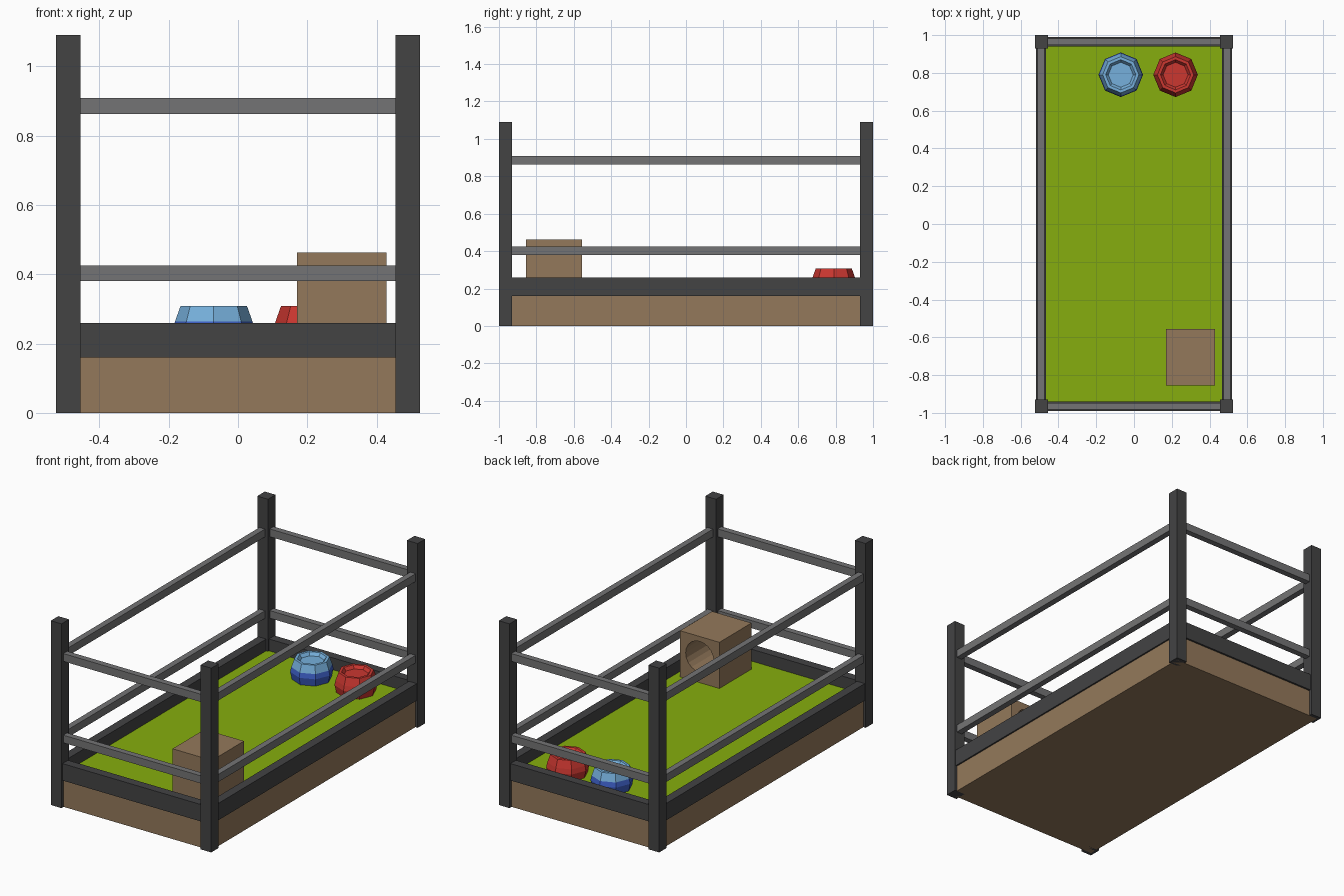
import bpy, bmesh, math

if "Cube" in bpy.data.objects:
    bpy.data.objects.remove(bpy.data.objects["Cube"])


def material(name, rgb):
    m = bpy.data.materials.new(name)
    lin = [((c / 255 + 0.055) / 1.055) ** 2.4 if c > 10 else c / 255 / 12.92 for c in rgb]
    m.diffuse_color = (*lin, 1)
    m.use_nodes = True
    m.node_tree.nodes["Principled BSDF"].inputs["Base Color"].default_value = m.diffuse_color
    return m


BROWN = material("wood brown", (148, 121, 91))
DARK = material("charcoal", (67, 67, 68))
GREY = material("rail grey", (116, 116, 117))
GREEN = material("grass green", (134, 174, 14))
BLUE = material("light blue", (118, 176, 220))
DEEP = material("deep blue", (62, 96, 200))
RED = material("red", (203, 55, 48))


def link(name, bm, *mats):
    bmesh.ops.recalc_face_normals(bm, faces=bm.faces)
    me = bpy.data.meshes.new(name)
    bm.to_mesh(me)
    bm.free()
    for m in mats:
        me.materials.append(m)
    ob = bpy.data.objects.new(name, me)
    bpy.context.collection.objects.link(ob)
    return ob


def box(name, lo, hi, mat):
    bm = bmesh.new()
    bmesh.ops.create_cube(bm, size=1)
    for v in bm.verts:
        v.co = [(lo[i] + hi[i]) / 2 + v.co[i] * (hi[i] - lo[i]) for i in range(3)]
    return link(name, bm, mat)


# Raised wooden base and grass floor
FLOOR = 0.19
box("base", (-0.51, -0.98, 0), (0.51, 0.98, 0.165), BROWN)
box("grass_floor", (-0.475, -0.945, 0.16), (0.475, 0.945, FLOOR), GREEN)

# Corner posts
for sx in (-1, 1):
    for sy in (-1, 1):
        x, y = sx * 0.49, sy * 0.965
        box("corner_post", (x - 0.035, y - 0.035, 0), (x + 0.035, y + 0.035, 1.09), DARK)

# Border beams and the two levels of rails on every side
levels = [("border_beam", 0.16, 0.26, 0.026, DARK),
          ("lower_rail", 0.38, 0.425, 0.018, GREY),
          ("upper_rail", 0.862, 0.908, 0.018, GREY)]
for name, z0, z1, h, mat in levels:
    for s in (-1, 1):
        x, y = s * 0.493, s * 0.965
        box(name + "_side", (x - h, -0.935, z0), (x + h, 0.935, z1), mat)
        box(name + "_end", (-0.46, y - h, z0), (0.46, y + h, z1), mat)

# Shelter with a round entrance facing the bowls
shelter = box("shelter", (0.17, -0.855, FLOOR), (0.428, -0.555, 0.463), BROWN)
bpy.ops.mesh.primitive_cylinder_add(vertices=20, radius=0.092, depth=0.27,
                                    location=(0.299, -0.68, 0.342),
                                    rotation=(math.pi / 2, 0, 0))
cutter = bpy.context.object
cutter.name = "entrance_cutter"
cutter.data.materials.append(BROWN)
cutter.hide_render = True
cutter.hide_viewport = False
mod = shelter.modifiers.new("entrance", 'BOOLEAN')
mod.operation = 'DIFFERENCE'
mod.solver = 'EXACT'
mod.object = cutter
bpy.context.view_layer.objects.active = shelter
bpy.ops.object.modifier_apply(modifier=mod.name)
bpy.data.objects.remove(cutter)


# Eight-sided feeding bowls, spun from a profile of (radius, height)
def bowl(name, x, y, *mats):
    profile = [(0.108, FLOOR), (0.118, 0.235), (0.112, 0.263), (0.096, 0.308),
               (0.080, 0.308), (0.066, 0.290)]
    bm = bmesh.new()
    rings = []
    for r, z in profile:
        rings.append([bm.verts.new((x + r * math.cos(k * math.pi / 4),
                                    y + r * math.sin(k * math.pi / 4), z))
                      for k in range(8)])
    for i, (a, b) in enumerate(zip(rings, rings[1:])):
        for k in range(8):
            f = bm.faces.new((a[k], a[(k + 1) % 8], b[(k + 1) % 8], b[k]))
            f.material_index = 1 if i < 2 and len(mats) > 1 else 0
    bm.faces.new(rings[0][::-1])
    bm.faces.new(rings[-1])
    link(name, bm, *mats)


bowl("water_bowl", -0.07, 0.79, BLUE, DEEP)
bowl("food_bowl", 0.22, 0.79, RED)
